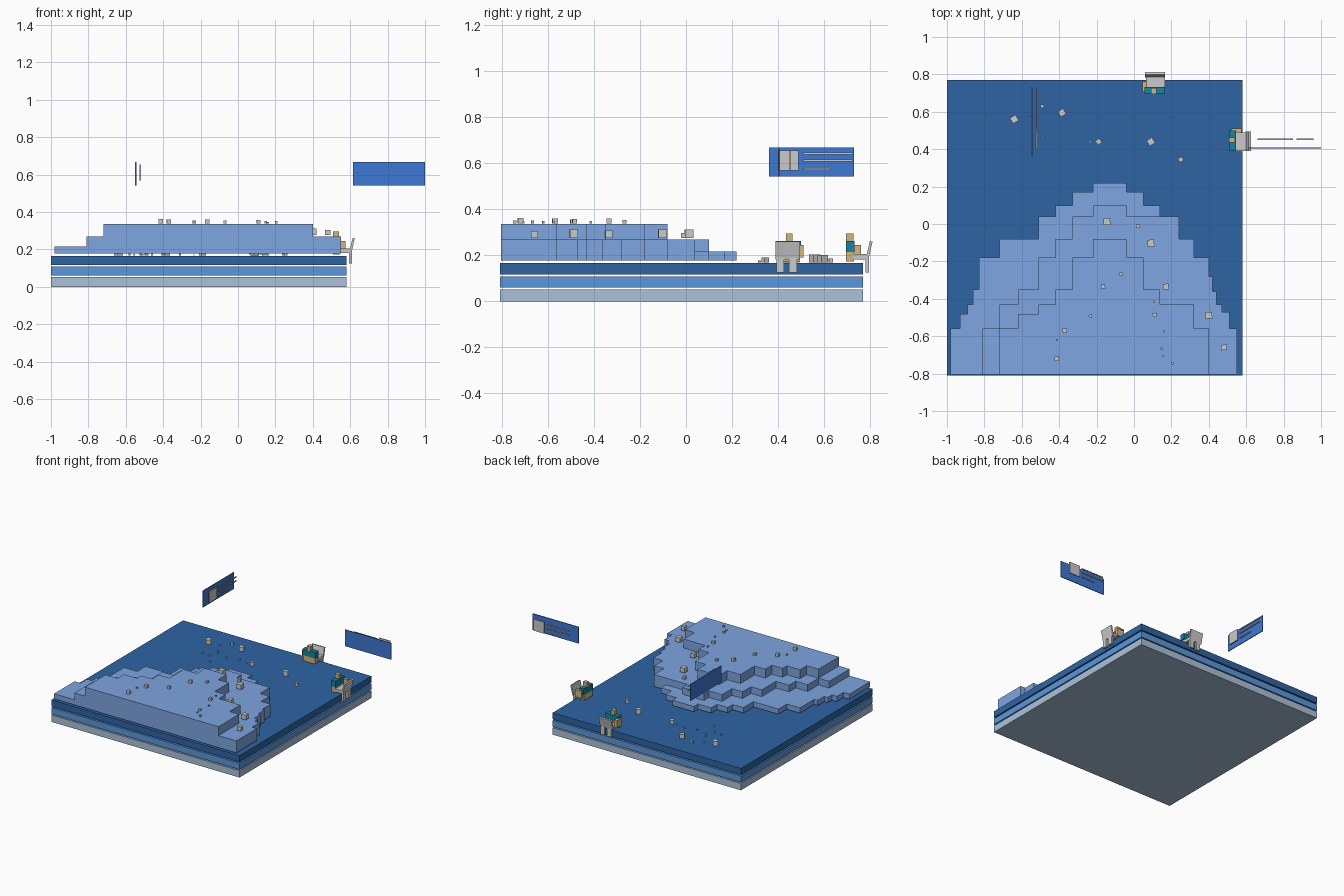
import bpy, bmesh
from math import radians
from mathutils import Matrix, Vector

if "Cube" in bpy.data.objects:
    bpy.data.objects.remove(bpy.data.objects["Cube"])


def material(name, r, g, b):
    m = bpy.data.materials.new(name)
    m.diffuse_color = [(c / 255) ** 2.2 for c in (r, g, b)] + [1]
    m.use_nodes = True
    m.node_tree.nodes["Principled BSDF"].inputs["Base Color"].default_value = m.diffuse_color
    return m


PALE = material("pale_blue", 170, 192, 217)
MID = material("mid_blue", 92, 150, 220)
DEEP = material("deep_blue", 50, 100, 162)
LAND = material("terrain_blue", 124, 164, 224)
PANEL = material("panel_blue", 65, 120, 210)
TEAL = material("teal", 26, 130, 160)
TAN = material("tan", 212, 180, 125)


def finish(name, bm, mat=None):
    bmesh.ops.recalc_face_normals(bm, faces=bm.faces)
    me = bpy.data.meshes.new(name)
    bm.to_mesh(me)
    bm.free()
    ob = bpy.data.objects.new(name, me)
    bpy.context.collection.objects.link(ob)
    if mat:
        me.materials.append(mat)
    return ob


def box(name, lo, hi, mat=None, place=Matrix()):
    lo, hi = Vector(lo), Vector(hi)
    bm = bmesh.new()
    bmesh.ops.create_cube(bm, size=1, matrix=place @ Matrix.Translation((lo + hi) / 2)
                          @ Matrix.Diagonal((*(hi - lo), 1)))
    return finish(name, bm, mat)


def terrace(name, columns, x_end, z0, z1):
    """Stepped outline: each column is (left x, back y), front edge is straight."""
    xs = [c[0] for c in columns] + [x_end]
    pts = [(xs[0], -.805)]
    for i, (x, y) in enumerate(columns):
        pts += [(x, y), (xs[i + 1], y)]
    pts.append((x_end, -.805))
    bm = bmesh.new()
    face = bm.faces.new([bm.verts.new((x, y, z0)) for x, y in pts])
    ext = bmesh.ops.extrude_face_region(bm, geom=[face])
    bmesh.ops.translate(bm, vec=(0, 0, z1 - z0),
                        verts=[v for v in ext["geom"] if isinstance(v, bmesh.types.BMVert)])
    finish(name, bm, LAND)


# stacked base plates
for name, z0, z1, mat in (("bottom_plate", 0, .052, PALE), ("middle_plate", .06, .108, MID),
                          ("top_plate", .117, .166, DEEP)):
    box(name, (-1, -.81, z0), (.58, .77, z1), mat)

# stepped hill
right = [(.14, .04), (.24, -.08), (.32, -.18), (.40, -.28), (.42, -.36),
         (.44, -.43), (.47, -.47), (.51, -.56)]
terrace("lower_terrace", [(-.98, -.56), (-.93, -.48), (-.89, -.43), (-.86, -.35), (-.83, -.18),
                          (-.72, -.08), (-.51, .04), (-.42, .10), (-.33, .17), (-.22, .22),
                          (-.04, .17), (.05, .10)] + right, .55, .177, .217)
terrace("middle_terrace", [(-.81, -.56), (-.72, -.43), (-.62, -.35), (-.51, -.18), (-.42, -.08),
                           (-.33, .04), (-.22, .10), (-.04, .04)] + right, .55, .217, .268)
terrace("upper_terrace", [(-.72, -.56), (-.62, -.48), (-.51, -.43), (-.42, -.35), (-.33, -.18),
                          (-.22, -.08), (-.04, -.18), (.05, -.35), (.14, -.43), (.32, -.56)],
        .40, .268, .336)


# scattered blocks: x, y, size
def blocks(name, z, angle, items):
    for i, (x, y, s) in enumerate(items):
        place = Matrix.Translation((x, y, z)) @ Matrix.Rotation(radians(angle), 4, "Z")
        box(f"{name}_{i}", (-s / 2, -s / 2, 0), (s / 2, s / 2, s), None, place)


blocks("plate_block", .168, 32, [(-.64, .56, .035), (-.385, .595, .033), (-.19, .44, .027),
                                 (.09, .44, .034), (.25, .345, .023)])
blocks("plate_chip", .168, 10, [(-.49, .63, .018), (-.49, .46, .01), (-.51, .49, .007),
                                (-.555, .575, .007), (-.46, .32, .01), (-.40, .435, .01),
                                (-.31, .46, .01), (-.235, .44, .006), (-.58, .405, .01),
                                (-.52, .40, .01)])
blocks("step_block", .276, 3, [(-.145, .013, .036), (.02, -.012, .02), (.09, -.102, .036),
                               (.17, -.335, .031), (.40, -.488, .036), (.48, -.66, .029)])
blocks("summit_block", .338, 4, [(-.07, -.268, .016), (-.165, -.335, .022), (-.233, -.494, .018),
                                 (-.37, -.57, .023), (-.413, -.72, .024), (-.413, -.62, .01),
                                 (.107, -.415, .01), (.11, -.485, .02), (.16, -.575, .01),
                                 (.148, -.667, .013), (.155, -.707, .008), (.205, -.745, .014)])


# seated figures, local frame faces -y
def figure(tag, x, y, turn):
    p = Matrix.Translation((x, y, 0)) @ Matrix.Rotation(radians(turn), 4, "Z")
    box(tag + "_head", (-.013, -.055, .26), (.015, -.022, .295), TAN, p)
    box(tag + "_torso", (-.05, -.055, .215), (.06, -.018, .262), TEAL, p)
    box(tag + "_legs", (-.045, -.055, .172), (.055, -.02, .215), TAN, p)
    box(tag + "_arm", (-.06, -.045, .19), (-.036, .012, .245), TAN, p)
    box(tag + "_seat", (-.04, -.022, .182), (.06, .04, .205), None, p)
    tilt = p @ Matrix.Translation((0, .036, .185)) @ Matrix.Rotation(radians(-13), 4, "X")
    box(tag + "_backrest", (-.045, -.004, 0), (.06, .008, .078), None, tilt)
    for side, x0 in (("left", -.033), ("right", .023)):
        box(f"{tag}_{side}_chair_leg", (x0, .03, .125), (x0 + .034, .046, .19), None, p)


figure("rear_figure", .105, .75, 0)
figure("side_figure", .563, .45, -90)


# floating information panels, local frame: x along the width, details in front at -y
def panel(tag, place, width, gap, bars):
    w = width / 2
    box(tag + "_board", (-w, -.003, .543), (w, .003, .668), PANEL, place)
    box(tag + "_picture", (-w + .04, -gap - .004, .568), (-w + .13, -gap + .004, .655), None, place)
    for i, (z, end) in enumerate(bars):
        box(f"{tag}_bar_{i}", (-w + .15, -gap - .003, z - .004), (end, -gap + .003, z + .004), None, place)


# left panel faces +x, right panel faces +y
panel("left_panel", Matrix.Translation((-.547, .545, 0)) @ Matrix.Rotation(radians(90), 4, "Z"),
      .37, .025, [(.642, .18), (.612, .18), (.575, .085)])
panel("right_panel", Matrix.Translation((.807, .406, 0)) @ Matrix.Rotation(radians(180), 4, "Z"),
      .386, .047, [(.642, .147), (.612, .147), (.575, .07)])
